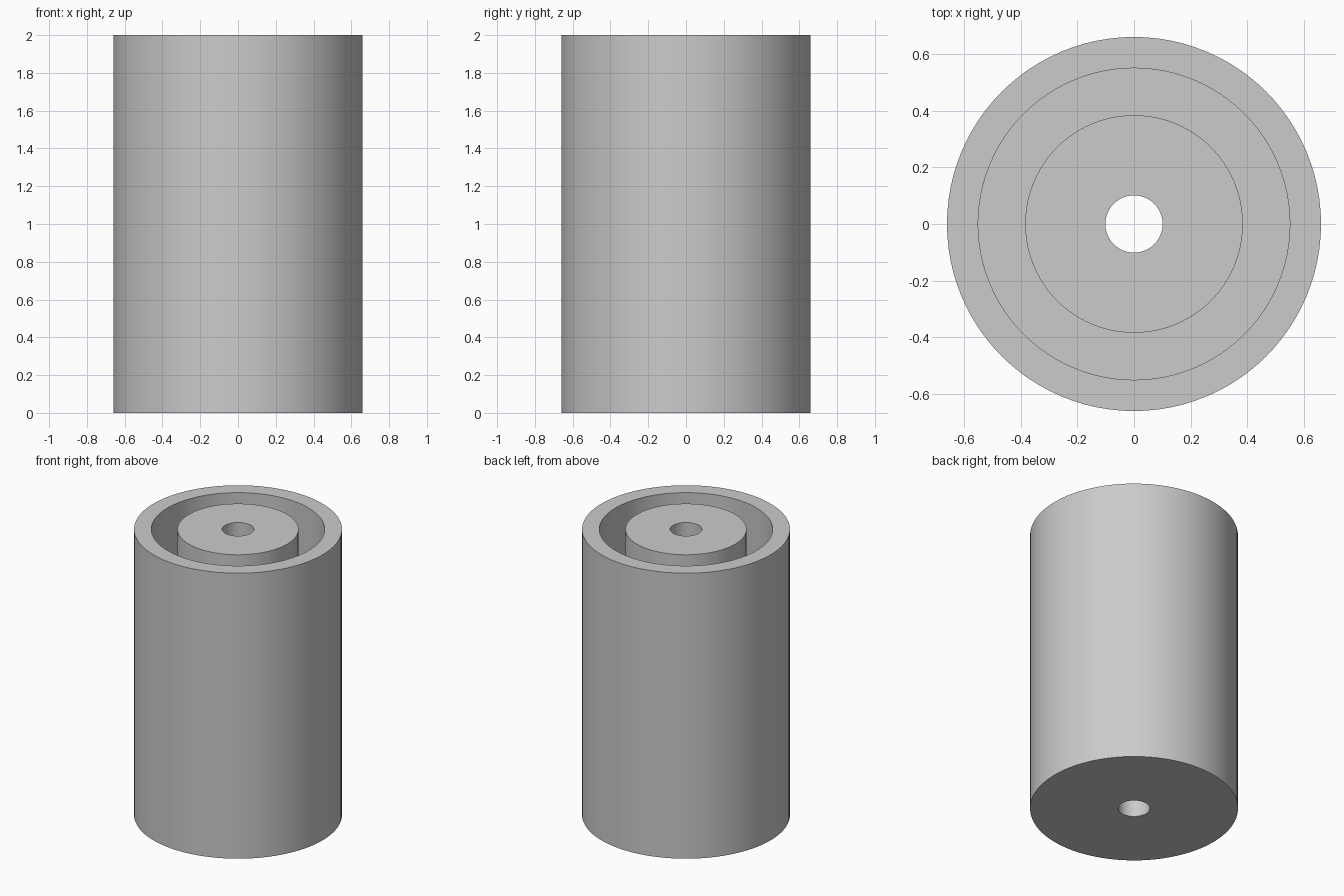
import bpy
import bmesh
import math

cube = bpy.data.objects.get("Cube")
if cube:
    bpy.data.objects.remove(cube, do_unlink=True)

HEIGHT = 2.0
FLOOR = 0.11
OUTER, WALL_INNER, POST, BORE = 0.66, 0.55, 0.384, 0.101
SEGMENTS = 96

grey = bpy.data.materials.new("light grey")
grey.use_nodes = True
colour = (0.6, 0.6, 0.6, 1)
grey.diffuse_color = colour
grey.node_tree.nodes["Principled BSDF"].inputs["Base Color"].default_value = colour


def lathe(name, profile):
    """Spin a closed radius-height profile around z."""
    bm = bmesh.new()
    verts = [bm.verts.new((r, 0, z)) for r, z in profile]
    edges = [bm.edges.new((a, b)) for a, b in zip(verts, verts[1:] + verts[:1])]
    bmesh.ops.spin(bm, geom=verts + edges, cent=(0, 0, 0), axis=(0, 0, 1),
                   angle=math.tau, steps=SEGMENTS, use_duplicate=False)
    bmesh.ops.remove_doubles(bm, verts=bm.verts, dist=1e-4)
    bmesh.ops.recalc_face_normals(bm, faces=bm.faces)
    mesh = bpy.data.meshes.new(name)
    bm.to_mesh(mesh)
    bm.free()
    mesh.materials.append(grey)
    obj = bpy.data.objects.new(name, mesh)
    bpy.context.collection.objects.link(obj)
    bpy.ops.object.select_all(action="DESELECT")
    obj.select_set(True)
    bpy.context.view_layer.objects.active = obj
    bpy.ops.object.shade_smooth_by_angle(angle=math.radians(30))
    return obj


# Outer wall, ring groove, central post and through bore in one solid
lathe("grooved_cylinder", [
    (BORE, 0), (OUTER, 0), (OUTER, HEIGHT), (WALL_INNER, HEIGHT),
    (WALL_INNER, FLOOR), (POST, FLOOR), (POST, HEIGHT), (BORE, HEIGHT),
])
